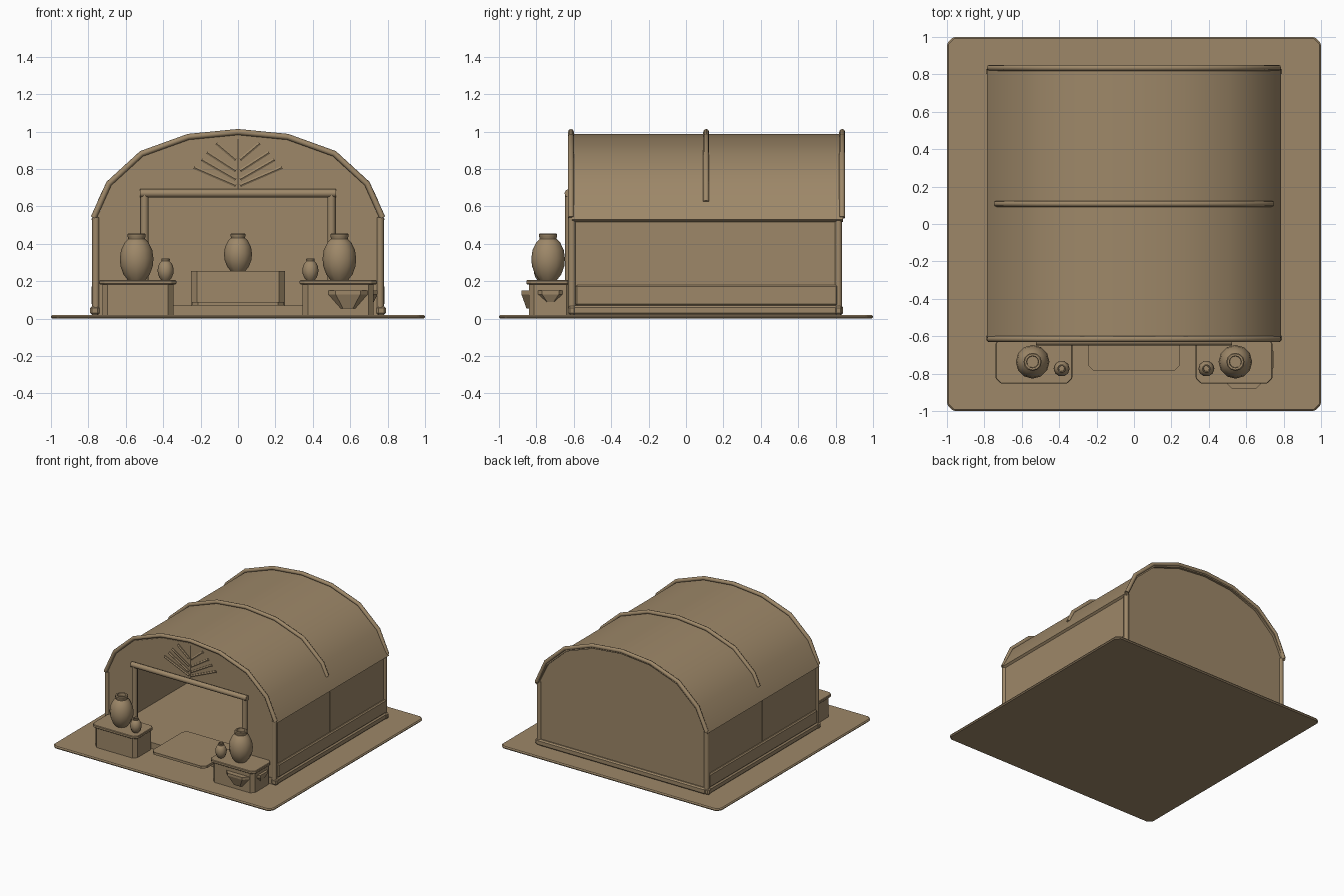
import bpy, bmesh, math
from mathutils import Vector

cube = bpy.data.objects.get("Cube")
if cube:
    bpy.data.objects.remove(cube, do_unlink=True)

# Single clay colour
CLAY = (0.34, 0.245, 0.14, 1)
clay = bpy.data.materials.new("clay_tan")
clay.use_nodes = True
clay.diffuse_color = CLAY
clay.node_tree.nodes["Principled BSDF"].inputs["Base Color"].default_value = CLAY


def finish(name, bm, smooth=None):
    bmesh.ops.recalc_face_normals(bm, faces=bm.faces)
    mesh = bpy.data.meshes.new(name)
    bm.to_mesh(mesh)
    bm.free()
    mesh.materials.append(clay)
    ob = bpy.data.objects.new(name, mesh)
    bpy.context.collection.objects.link(ob)
    if smooth:
        bpy.ops.object.select_all(action='DESELECT')
        ob.select_set(True)
        bpy.context.view_layer.objects.active = ob
        bpy.ops.object.shade_smooth_by_angle(angle=math.radians(smooth))
    return ob


def bridge(bm, rings):
    """Skin a row of closed rings and cap both ends."""
    for a, b in zip(rings, rings[1:]):
        for k in range(len(a)):
            n = (k + 1) % len(a)
            bm.faces.new((a[k], a[n], b[n], b[k]))
    bm.faces.new(rings[0])
    bm.faces.new(rings[-1])


def prism(name, pts, axis, lo, hi, smooth=None):
    """Extrude a 2D outline along y (points are x, z) or z (points are x, y)."""
    bm = bmesh.new()
    place = (lambda p, t: (p[0], t, p[1])) if axis == 'y' else (lambda p, t: (p[0], p[1], t))
    bridge(bm, [[bm.verts.new(place(p, t)) for p in pts] for t in (lo, hi)])
    return finish(name, bm, smooth)


def box(name, x0, x1, y0, y1, z0, z1, c=0.0, bevel=0.0):
    """Box whose upright edges may be cut off, and all edges bevelled."""
    pts = [(x0, y0), (x1, y0), (x1, y1), (x0, y1)]
    if c:
        pts = [(x0 + c, y0), (x1 - c, y0), (x1, y0 + c), (x1, y1 - c),
               (x1 - c, y1), (x0 + c, y1), (x0, y1 - c), (x0, y0 + c)]
    ob = prism(name, pts, 'z', z0, z1)
    if bevel:
        mod = ob.modifiers.new("edge_bevel", 'BEVEL')
        mod.width = bevel
        mod.segments = 1


def tube(name, path, r, sides=8):
    """Round beam along a path lying in a plane of constant y."""
    path = [Vector(p) for p in path]
    bm = bmesh.new()
    rings = []
    for i, p in enumerate(path):
        d = (path[min(i + 1, len(path) - 1)] - path[max(i - 1, 0)]).normalized()
        u = Vector((0, 1, 0))
        v = d.cross(u)
        rings.append([bm.verts.new(p + r * (u * math.cos(t) + v * math.sin(t)))
                      for t in (math.tau * k / sides for k in range(sides))])
    bridge(bm, rings)
    return finish(name, bm, 50)


# Vase profile: radius and height fractions, ending inside the neck
VASE = [(.52, 0), (.78, .12), (.96, .3), (1, .46), (.93, .64), (.72, .8),
        (.5, .88), (.5, .91), (.54, .93), (.54, .98), (.48, 1), (.36, 1), (.34, .9)]


def vase(name, x, y, z, r, h, sides=12):
    bm = bmesh.new()
    bridge(bm, [[bm.verts.new((x + r * f * math.cos(math.tau * k / sides),
                               y + r * f * math.sin(math.tau * k / sides), z + h * g))
                 for k in range(sides)] for f, g in VASE])
    return finish(name, bm, 40)


def vault(half, top):
    """Mirror the right half of an arch about its top point."""
    return half + [(0, top)] + [(-x, z) for x, z in reversed(half)]


# Ground slab and floor
box("ground_slab", -1, 1, -1, 1, 0, 0.02, 0.035, 0.008)
box("floor", -0.765, 0.765, -0.62, 0.82, 0.02, 0.07)
box("back_base_beam", -0.765, 0.765, 0.79, 0.84, 0.02, 0.07, 0, 0.01)
box("entrance_mat", -0.245, 0.245, -0.785, -0.34, 0.07, 0.09, 0.03)

# Side walls with lower panels, base beams, seams and corner posts
for s, side in ((1, "left"), (-1, "right")):
    def sided(name, a, b, *rest):
        box(side + name, min(s * a, s * b), max(s * a, s * b), *rest)
    sided("_wall", 0.735, 0.765, -0.6, 0.82, 0.07, 0.545)
    sided("_lower_panel", 0.755, 0.782, -0.59, 0.81, 0.07, 0.18, 0, 0.008)
    sided("_base_beam", 0.74, 0.785, -0.605, 0.83, 0.02, 0.07, 0, 0.01)
    sided("_wall_seam", 0.762, 0.768, 0.098, 0.104, 0.18, 0.54)
    for y, end in ((-0.61, "front"), (0.815, "back")):
        tube(f"{side}_{end}_post", [(s * 0.76, y, 0.06), (s * 0.76, y, 0.54)], 0.02)
        box(f"{side}_{end}_foot", s * 0.765 - 0.025, s * 0.765 + 0.025,
            y - 0.02, y + 0.02, 0.02, 0.068, 0, 0.01)

# Back wall, and front wall with doorway
gable = vault([(0.755, 0.54), (0.675, 0.71), (0.502, 0.865), (0.258, 0.953)], 0.977)
prism("back_wall", [(-0.75, 0.02), (0.75, 0.02)] + gable, 'y', 0.795, 0.82)
prism("front_wall", [(-0.5, 0.07), (-0.5, 0.67), (0.5, 0.67), (0.5, 0.07), (0.755, 0.07)]
      + gable + [(-0.755, 0.07)], 'y', -0.615, -0.59)

# Vaulted roof and arched ribs
outer = vault([(0.785, 0.53), (0.688, 0.716), (0.511, 0.873), (0.262, 0.961)], 0.986)
inner = [(x * 0.98, z - 0.012) for x, z in outer]
prism("roof", outer + inner[::-1], 'y', -0.61, 0.84, 30)
for y, name in ((-0.615, "front_rib"), (0.108, "middle_rib"), (0.835, "back_rib")):
    foot = (0.735, 0.625) if name == "middle_rib" else (0.772, 0.54)
    pts = vault([foot, (0.69, 0.722), (0.515, 0.882), (0.265, 0.972)], 0.998)
    tube(name, [(x, y, z) for x, z in pts], 0.016)

# Door frame
for s, side in ((1, "left"), (-1, "right")):
    tube(side + "_door_post", [(s * 0.5, -0.625, 0.06), (s * 0.5, -0.625, 0.67)], 0.022)
tube("door_lintel", [(-0.525, -0.628, 0.67), (0.525, -0.628, 0.67)], 0.022)

# Fan of sticks on the gable
fan = [(0.235, 0.808, 0.712), (0.195, 0.85, 0.745), (0.165, 0.888, 0.79), (0.115, 0.937, 0.85)]
for s, side in ((1, "left"), (-1, "right")):
    for i, (x, top, low) in enumerate(fan):
        tube(f"{side}_fan_stick_{i + 1}",
             [(s * 0.012, -0.618, low), (s * x, -0.618, top)], 0.01, 6)
tube("fan_stem", [(0, -0.615, 0.69), (0, -0.615, 0.96)], 0.003, 6)

# Display counters with vases outside the door
for s, side in ((1, "left"), (-1, "right")):
    c = s * 0.535
    box(side + "_counter_body", c - 0.19, c + 0.19, -0.84, -0.61, 0.02, 0.185, 0.028)
    box(side + "_counter_top", c - 0.205, c + 0.205, -0.853, -0.61, 0.183, 0.206, 0.028, 0.004)
    vase(side + "_large_vase", s * 0.542, -0.737, 0.206, 0.09, 0.25)
    vase(side + "_small_vase", s * 0.387, -0.773, 0.206, 0.043, 0.115, 10)


# Hanging basins on the left counter
def basin(name, centre, out, along, w, z0, z1):
    bm = bmesh.new()
    out, along = Vector(out), Vector(along)
    rings = []
    for z, f, depth in ((z0, 0.4, 0.4), (z1 - 0.02, 1, 1), (z1, 1, 1)):
        rings.append([bm.verts.new(Vector(centre) + along * (w * f * a) + out * (depth * d)
                                   + Vector((0, 0, z)))
                      for a, d in ((-1, 0), (-0.6, 1), (0.6, 1), (1, 0))])
    bridge(bm, rings)
    finish(name, bm)


basin("front_basin", (0.588, -0.835, 0), (0, -0.045, 0), (1, 0, 0), 0.11, 0.055, 0.15)
basin("side_basin", (0.715, -0.725, 0), (0.03, 0, 0), (0, 1, 0), 0.075, 0.09, 0.15)

# Indoor counter and vase
box("indoor_counter", -0.25, 0.25, 0.4, 0.68, 0.07, 0.255, 0.03)
vase("indoor_vase", 0, 0.54, 0.255, 0.075, 0.2)
